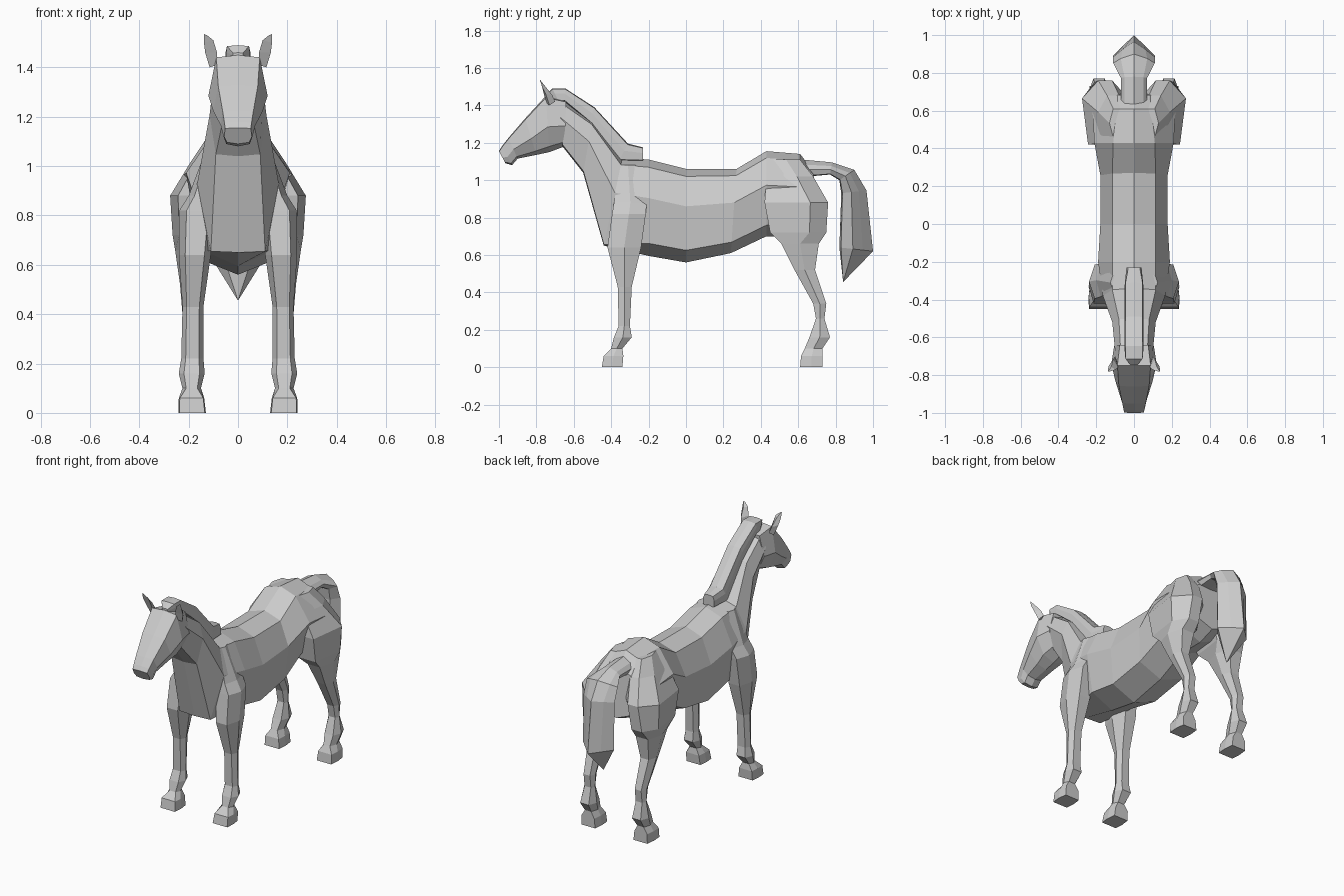
import bpy, bmesh


def make(name, bm, mirror=False):
    bmesh.ops.remove_doubles(bm, verts=bm.verts, dist=0.0005)
    bmesh.ops.recalc_face_normals(bm, faces=bm.faces)
    me = bpy.data.meshes.new(name)
    bm.to_mesh(me)
    bm.free()
    ob = bpy.data.objects.new(name, me)
    bpy.context.collection.objects.link(ob)
    if mirror:
        ob.modifiers.new("Mirror", 'MIRROR')
    return ob


def skin(name, rings, mirror=False):
    """Bridge closed rings of points and cap both ends."""
    bm = bmesh.new()
    loops = [[bm.verts.new(p) for p in r] for r in rings]
    n = len(loops[0])
    for a, b in zip(loops, loops[1:]):
        for i in range(n):
            j = (i + 1) % n
            bm.faces.new((a[i], a[j], b[j], b[i]))
    bm.faces.new(loops[0])
    bm.faces.new(loops[-1])
    return make(name, bm, mirror)


def spine_loft(name, stations, ts):
    """Stations: top y,z / bottom y,z / half widths upper, middle, lower / optional lower height."""
    rings = []
    for y0, z0, y1, z1, wa, wb, wc, *low in stations:
        def pt(x, t):
            return (x, y0 + (y1 - y0) * t, z0 + (z1 - z0) * t)
        heights = ts[:2] + (low[0] if low else ts[2],)
        side = [pt(x, t) for x, t in zip((wa, wb, wc), heights)]
        other = [(-x, y, z) for x, y, z in reversed(side)]
        rings.append([pt(0, 0)] + side + [pt(0, 1)] + other)
    return skin(name, rings)


def leg(name, stations):
    """Stations: z, front y, back y, inner x, outer x / optional side position, front and back corner cut."""
    rings = []
    for z, yf, yb, xi, xo, *shape in stations:
        f, cf, cb = shape or ((.5, .04, .06) if z < 0.07 else (.5, .2, .2))
        w, ym = xo - xi, yf + (yb - yf) * f
        rings.append([(xi + cf * w, yf, z), (xo - cf * w, yf, z), (xo, ym, z),
                      (xo - cb * w, yb, z), (xi + cb * w, yb, z), (xi, ym, z)])
    return skin(name, rings, True)


# Neck and torso, from throat to rump
spine_loft("neck_and_torso", [
    (-0.68, 1.44, -0.66, 1.18, .07, .10, .06, .96),
    (-0.50, 1.32, -0.55, 1.04, .08, .115, .09, .97),
    (-0.34, 1.12, -0.44, 0.65, .115, .165, .11, .99),
    (-0.20, 1.11, -0.20, 0.595, .115, .19, .15),
    (0.00, 1.06, 0.00, 0.56, .115, .178, .16),
    (0.27, 1.06, 0.24, 0.61, .115, .178, .16),
    (0.43, 1.155, 0.43, 0.70, .11, .21, .15),
    (0.61, 1.14, 0.60, 0.70, .09, .22, .13),
    (0.68, 1.05, 0.71, 0.74, .08, .17, .10),
], (.08, .40, .87))

# Head, from muzzle to poll
spine_loft("head", [
    (-1.00, 1.155, -0.965, 1.09, .052, .056, .045),
    (-0.985, 1.18, -0.93, 1.08, .055, .06, .048),
    (-0.95, 1.225, -0.90, 1.115, .062, .07, .05),
    (-0.86, 1.33, -0.80, 1.135, .08, .10, .06),
    (-0.75, 1.45, -0.73, 1.15, .088, .12, .075),
    (-0.64, 1.425, -0.65, 1.18, .075, .105, .065),
], (.03, .55, .9))

# Mane along the crest
spine_loft("mane", [
    (-0.745, 1.46, -0.745, 1.43, .02, .02, .02),
    (-0.715, 1.49, -0.68, 1.42, .045, .048, .048),
    (-0.645, 1.49, -0.65, 1.42, .045, .05, .05),
    (-0.49, 1.39, -0.52, 1.31, .045, .05, .05),
    (-0.31, 1.195, -0.36, 1.10, .045, .05, .05),
    (-0.23, 1.175, -0.23, 1.10, .03, .04, .04),
], (.05, .4, .9))

# Tail, curving down to a point
spine_loft("tail", [
    (0.62, 1.11, 0.66, 1.02, .05, .07, .06),
    (0.78, 1.095, 0.77, 1.03, .05, .07, .06),
    (0.90, 1.055, 0.82, 1.00, .07, .11, .07),
    (0.965, 0.945, 0.83, 0.93, .06, .11, .07),
    (1.00, 0.62, 0.82, 0.64, .055, .11, .06),
    (0.84, 0.455, 0.84, 0.455, 0, 0, 0),
], (.3, .6, .95))

# Legs with shoulders, haunches and hooves
leg("front_leg", [
    (1.08, -.35, -.27, .06, .125),
    (0.88, -.385, -.21, .08, .20),
    (0.82, -.395, -.215, .09, .238),
    (0.64, -.42, -.24, .11, .24),
    (0.43, -.365, -.29, .14, .225),
    (0.22, -.36, -.30, .14, .23),
    (0.16, -.385, -.29, .135, .24),
    (0.10, -.40, -.34, .15, .225),
    (0.06, -.44, -.335, .137, .24),
    (0.00, -.45, -.34, .13, .242),
])
leg("hind_leg", [
    (1.11, .46, .61, .03, .13),
    (1.02, .43, .68, .03, .19, .65, .15, .3),
    (0.88, .42, .76, .03, .275, .72, .13, .35),
    (0.72, .45, .75, .08, .265, .7, .15, .3),
    (0.66, .51, .71, .11, .255),
    (0.52, .58, .69, .14, .235),
    (0.34, .68, .75, .145, .22),
    (0.26, .695, .74, .145, .22),
    (0.16, .66, .77, .135, .235),
    (0.10, .635, .73, .15, .225),
    (0.06, .615, .73, .137, .24),
    (0.00, .61, .73, .13, .242),
])

# Ears, leaning forward and outward
skin("ear", [
    [(.085, -.745, 1.41), (.115, -.73, 1.40), (.10, -.70, 1.42)],
    [(.085, -.76, 1.46), (.133, -.75, 1.46), (.11, -.715, 1.455)],
    [(.10, -.772, 1.51), (.138, -.77, 1.50), (.12, -.755, 1.505)],
    [(.125, -.78, 1.53), (.137, -.78, 1.535), (.132, -.775, 1.53)],
], True)
